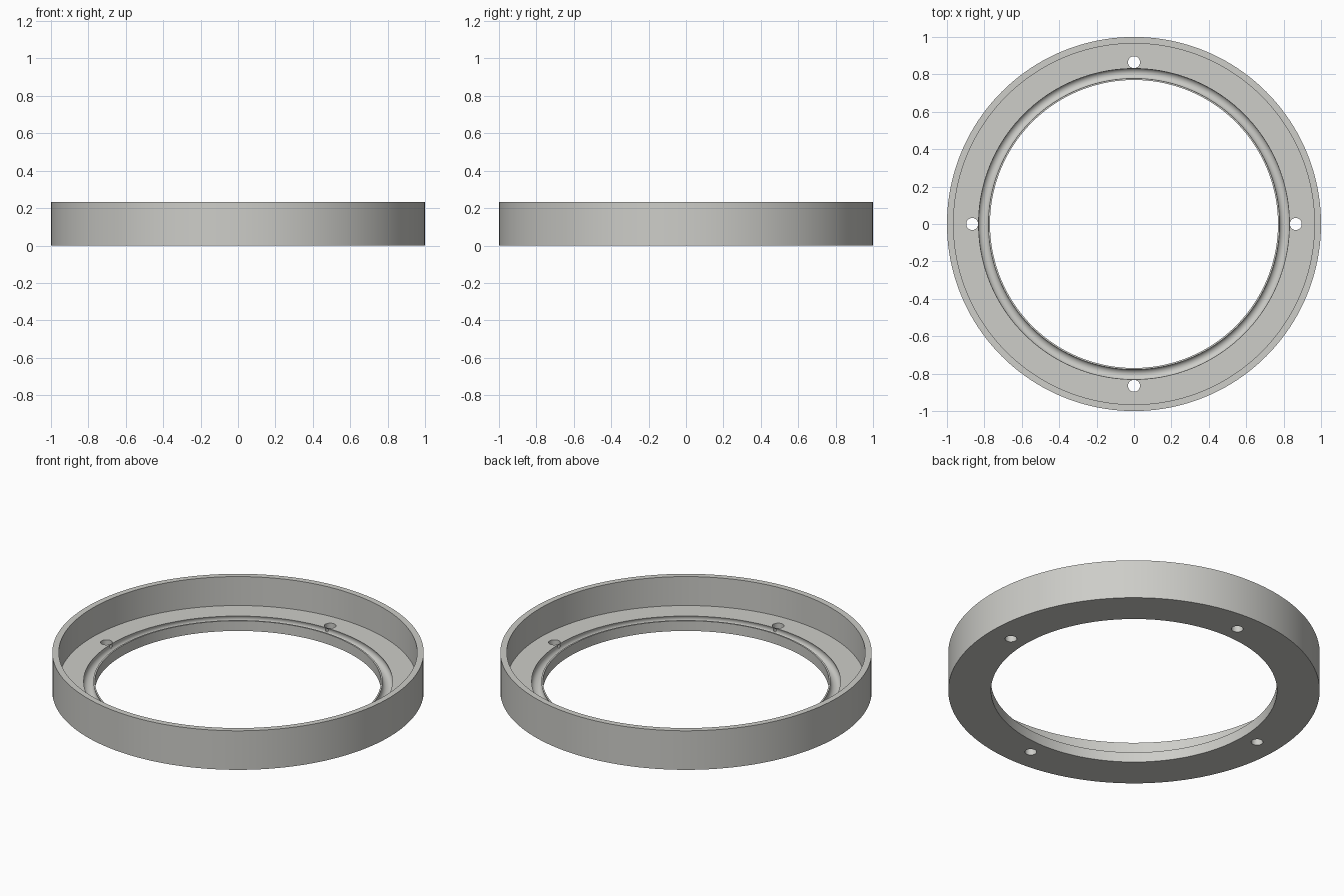
import bpy, bmesh, math

if "Cube" in bpy.data.objects:
    bpy.data.objects.remove(bpy.data.objects["Cube"])

SEG = 160
HEIGHT, FLOOR = 0.232, 0.06

grey = bpy.data.materials.new("warm_grey")
grey.diffuse_color = (0.61, 0.61, 0.58, 1)
grey.use_nodes = True
grey.node_tree.nodes["Principled BSDF"].inputs["Base Color"].default_value = grey.diffuse_color


def link(name, bm):
    bmesh.ops.recalc_face_normals(bm, faces=bm.faces[:])
    mesh = bpy.data.meshes.new(name)
    bm.to_mesh(mesh)
    bm.free()
    mesh.materials.append(grey)
    ob = bpy.data.objects.new(name, mesh)
    bpy.context.collection.objects.link(ob)
    return ob


# Ring cross-section (radius, z): outer wall, floor, round seal groove, bore
profile = [(0.77, 0), (1, 0), (1, HEIGHT), (0.965, HEIGHT), (0.965, FLOOR)]
groove_r, groove_c, groove_z = 0.03, 0.805, 0.045
start = math.asin((FLOOR - groove_z) / groove_r)
for i in range(15):
    a = start - (math.pi + 2 * start) * i / 14
    profile.append((groove_c + groove_r * math.cos(a), groove_z + groove_r * math.sin(a)))
profile.append((0.77, FLOOR))

# Revolve the closed section
bm = bmesh.new()
rings = []
for s in range(SEG):
    a = 2 * math.pi * s / SEG
    rings.append([bm.verts.new((r * math.cos(a), r * math.sin(a), z)) for r, z in profile])
n = len(profile)
for s in range(SEG):
    r0, r1 = rings[s], rings[(s + 1) % SEG]
    for j in range(n):
        k = (j + 1) % n
        bm.faces.new((r0[j], r1[j], r1[k], r0[k]))
ring = link("flanged_ring", bm)

# Four screw holes through the floor
bm = bmesh.new()
for i in range(4):
    a = math.pi / 2 * i
    res = bmesh.ops.create_cone(bm, cap_ends=True, segments=24, radius1=0.032, radius2=0.032, depth=0.3)
    bmesh.ops.translate(bm, verts=res["verts"], vec=(0.865 * math.cos(a), 0.865 * math.sin(a), 0.03))
cutter = link("screw_hole_cutter", bm)
cutter.hide_render = True

mod = ring.modifiers.new("screw_holes", "BOOLEAN")
mod.operation = "DIFFERENCE"
mod.solver = "EXACT"
mod.object = cutter
bpy.context.view_layer.objects.active = ring
ring.select_set(True)
cutter.select_set(False)
bpy.ops.object.modifier_apply(modifier=mod.name)
bpy.data.objects.remove(cutter)

# Smooth curved walls, crisp rims
bpy.ops.object.shade_smooth_by_angle(angle=math.radians(30))
